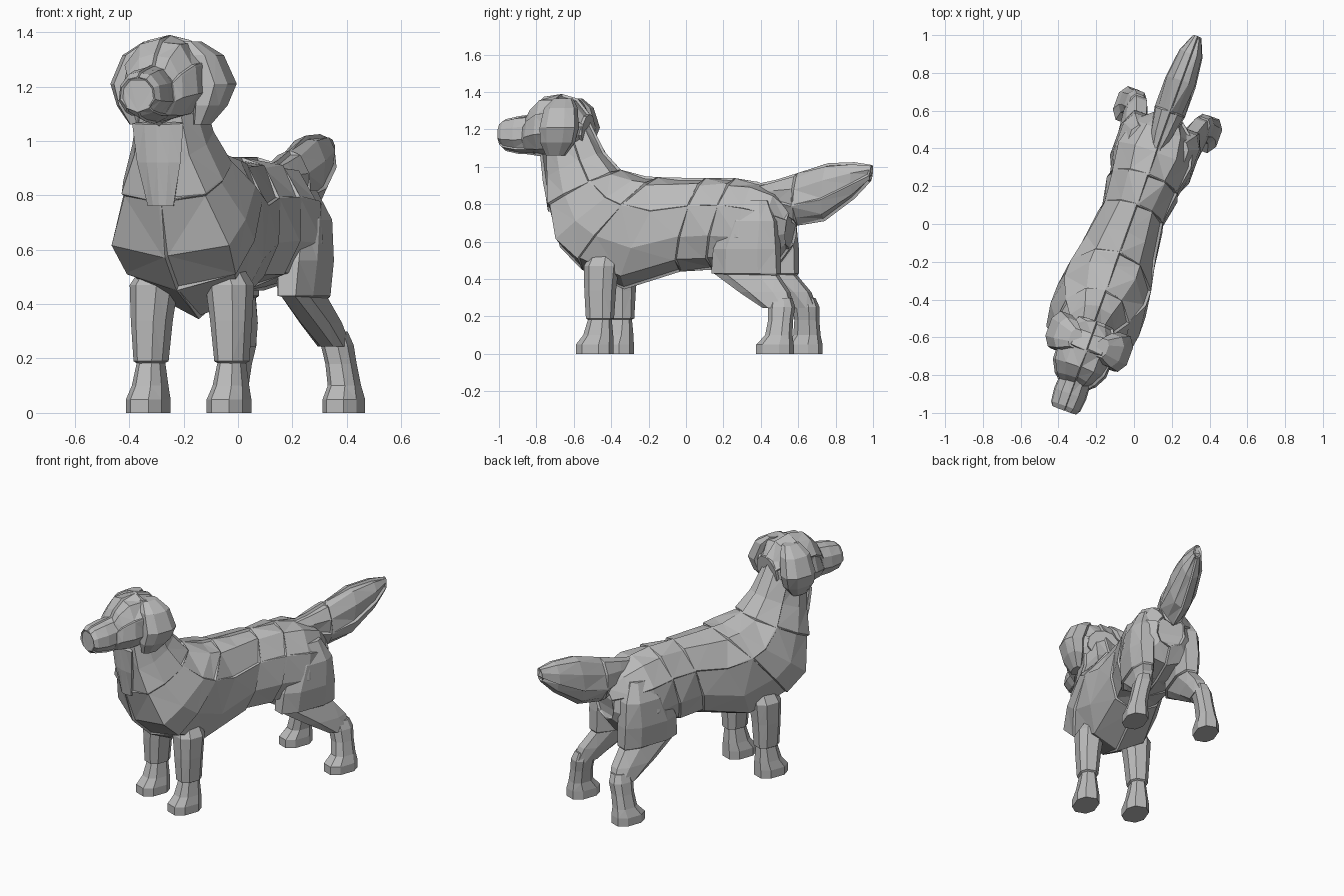
import bpy, bmesh, math
from mathutils import Matrix, Vector

if "Cube" in bpy.data.objects:
    bpy.data.objects.remove(bpy.data.objects["Cube"])

TURN = Matrix.Rotation(math.radians(-20), 4, "Z")   # the dog stands at an angle

fur = bpy.data.materials.new("plain_grey")
fur.use_nodes = True
GREY = (0.5, 0.5, 0.5, 1)
fur.diffuse_color = GREY
fur.node_tree.nodes["Principled BSDF"].inputs["Base Color"].default_value = GREY


def loft(name, rings, panel, groove=0.007, depth=0.012):
    """Skin a list of rings, then cut V grooves between the panels."""
    bm = bmesh.new()
    rows = [[bm.verts.new(p) for p in ring] for ring in rings]
    n = len(rows[0])
    panels = {}
    for i in range(len(rows) - 1):
        for j in range(n):
            k = (j + 1) % n
            f = bm.faces.new((rows[i][j], rows[i][k], rows[i + 1][k], rows[i + 1][j]))
            panels.setdefault(panel(i, j), []).append(f)
    for i, row in ((0, rows[0]), (len(rows) - 2, rows[-1])):
        panels.setdefault(panel(i, -1), []).append(bm.faces.new(row))
    bmesh.ops.recalc_face_normals(bm, faces=bm.faces)
    bm.normal_update()

    # seam vertices lie between two panels and sink into the body
    owner = {f: key for key, fs in panels.items() for f in fs}
    seams = {v for e in bm.edges if len({owner[f] for f in e.link_faces}) > 1 for v in e.verts}
    sink = {v: v.normal * depth for v in seams}
    if len(panels) > 1:
        for fs in panels.values():
            bmesh.ops.inset_region(bm, faces=fs, thickness=groove, depth=0,
                                   use_boundary=True, use_even_offset=True)
        for v, push in sink.items():
            v.co -= push
    bmesh.ops.triangulate(bm, faces=[f for f in bm.faces if len(f.verts) > 3])
    bmesh.ops.recalc_face_normals(bm, faces=bm.faces)
    mesh = bpy.data.meshes.new(name)
    bm.to_mesh(mesh)
    bm.free()
    mesh.materials.append(fur)
    mesh.transform(TURN)
    obj = bpy.data.objects.new(name, mesh)
    bpy.context.collection.objects.link(obj)
    return obj


# Half outline: how far down each point lies, and its share of the half width
DOWN = (0, 0.06, 0.3, 0.63, 0.88, 1)


def slices(stations, cx, low=0.74):
    """Rings from (top y, top z, bottom y, bottom z, half width, lower fullness)."""
    rings = []
    for ty, tz, by, bz, w, *full in stations:
        top, bottom = Vector((cx, ty, tz)), Vector((cx, by, bz))
        shares = (0, 0.52, 0.92, 1, full[0] if full else low, 0)
        side = [(top.lerp(bottom, t), Vector((w * s, 0, 0))) for t, s in zip(DOWN, shares)]
        rings.append([p + d for p, d in side] + [p - d for p, d in side[-2:0:-1]])
    return rings


def columns(stations, side, cx):
    """Eight-sided level rings from (x, y, z, x radius, y radius)."""
    corners = [(1, .5), (.5, 1), (-.5, 1), (-1, .5), (-1, -.5), (-.5, -1), (.5, -1), (1, -.5)]
    return [[Vector((cx + side * (x + a * rx), y + b * ry, z)) for a, b in corners]
            for x, y, z, rx, ry in stations]


def quarters(groups, upper):
    """Panels split along the spine, along the flank and at chosen rings."""
    def rule(i, j):
        if j < 0:
            return (groups[i], "end")
        half = j if j < 5 else 9 - j
        return (groups[i], j < 5, half < upper)
    return rule


BODY = -0.022

# Neck, chest, trunk and rump in one sweep
trunk = [
    (-.57, 1.27, -.815, 1.08, .115),
    (-.47, 1.08, -.80, .93, .145),
    (-.38, .985, -.785, .78, .195, .85),
    (-.24, .95, -.725, .57, .25, .92),
    (-.17, .945, -.60, .45, .248, .86),
    (-.05, .942, -.36, .345, .212),
    (.10, .94, -.04, .44, .178),
    (.27, .94, .14, .45, .198),
    (.40, .92, .34, .45, .222),
    (.52, .87, .51, .47, .185),
    (.60, .78, .58, .56, .09),
]
loft("trunk", slices(trunk, BODY), quarters([0, 0, 1, 1, 2, 2, 3, 4, 4, 4], 2))

# Long chest ruff running down from the throat
ruff = [(-.78, 1.07, -.815, 1.06, .10), (-.76, .92, -.81, .92, .085), (-.74, .76, -.79, .76, .05)]
loft("throat_ruff", slices(ruff, BODY, 0.5), lambda i, j: 0)

# Tail: narrow root, bushy middle, tapering tip
tail = [
    (.40, .91, .44, .76, .05),
    (.50, .93, .54, .74, .065),
    (.62, .965, .62, .685, .085),
    (.80, 1.02, .78, .71, .085),
    (.95, 1.025, .95, .83, .065),
    (1.05, 1.01, 1.04, .92, .025),
]
loft("tail", slices(tail, -0.025, 0.6), quarters([0, 0, 1, 1, 1], 3))

# Skull and muzzle
HEAD = -0.01
skull = [
    (-.55, 1.28, -.57, 1.10, .10),
    (-.62, 1.365, -.63, 1.06, .15),
    (-.71, 1.39, -.72, 1.05, .165),
    (-.81, 1.375, -.82, 1.055, .15),
    (-.87, 1.32, -.89, 1.065, .115),
    (-.90, 1.27, -.91, 1.075, .09),
]
loft("skull", slices(skull, HEAD, 0.6), quarters([0, 0, 1, 1, 1], 2))
muzzle = [
    (-.86, 1.285, -.86, 1.065, .09),
    (-.96, 1.27, -.96, 1.07, .09),
    (-1.03, 1.255, -1.03, 1.085, .082),
    (-1.055, 1.235, -1.05, 1.105, .068),
]
loft("muzzle", slices(muzzle, HEAD, 0.65), quarters([0, 0, 0], 4), groove=0.004, depth=0.007)

for label, s in (("left", 1), ("right", -1)):
    # Hanging ear, flaring out from the top of the skull
    ear = [(.075, -.675, 1.365, .03, .05), (.125, -.67, 1.315, .058, .085),
           (.165, -.665, 1.21, .064, .10), (.15, -.68, 1.13, .05, .09),
           (.125, -.70, 1.06, .025, .05)]
    loft(label + "_ear", columns(ear, s, HEAD), lambda i, j: 0)

    # Front leg: upper part, then a paw behind a wrist groove
    front = [(.13, -.43, .53, .06, .07), (.148, -.435, .47, .08, .085),
             (.155, -.44, .34, .068, .078), (.158, -.44, .19, .056, .07),
             (.158, -.45, .10, .058, .075), (.158, -.47, .05, .07, .095),
             (.158, -.47, 0, .07, .095)]
    loft(label + "_front_leg", columns(front, s, BODY), lambda i, j: i > 2)

    # Haunch and thigh
    thigh = [(.11, .43, .82, .05, .07), (.135, .42, .71, .078, .135),
             (.143, .39, .56, .08, .178), (.14, .385, .43, .07, .185),
             (.165, .50, .33, .058, .135), (.185, .585, .245, .05, .08)]
    loft(label + "_thigh", columns(thigh, s, BODY), lambda i, j: i > 2)

    # Hock and hind paw
    hind = [(.182, .60, .30, .04, .055), (.19, .605, .25, .052, .068),
            (.205, .605, .18, .05, .062), (.22, .60, .10, .053, .068),
            (.225, .58, .05, .066, .095), (.225, .58, 0, .066, .095)]
    loft(label + "_hind_foot", columns(hind, s, BODY), lambda i, j: 0)
